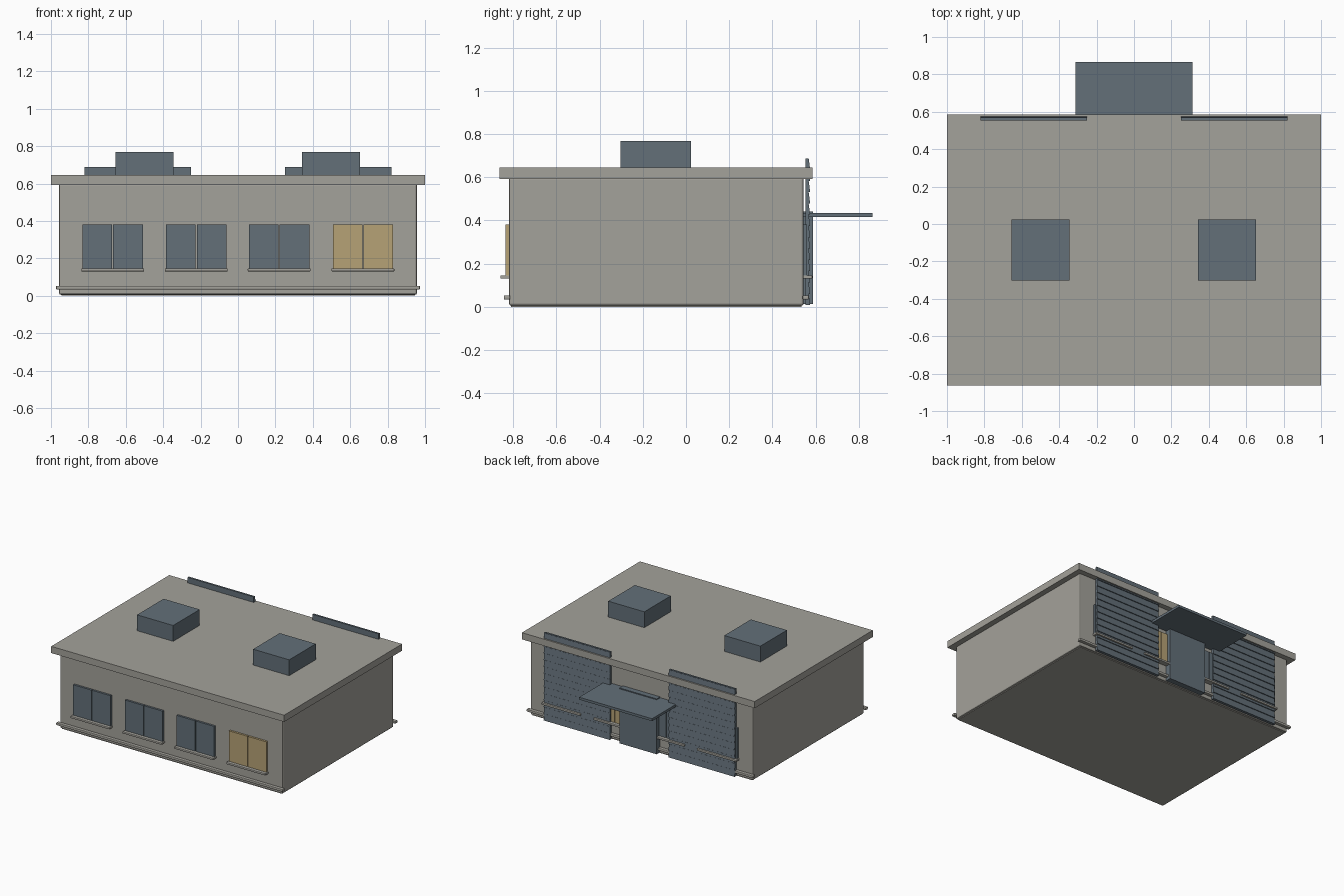
import bpy
import bmesh

cube = bpy.data.objects.get("Cube")
if cube:
    bpy.data.objects.remove(cube, do_unlink=True)


def material(name, rgb):
    m = bpy.data.materials.new(name)
    m.use_nodes = True
    m.diffuse_color = (*rgb, 1)
    m.node_tree.nodes["Principled BSDF"].inputs["Base Color"].default_value = (*rgb, 1)
    return m


STONE = material("warm grey render", (0.37, 0.36, 0.325))
SLATE = material("slate blue", (0.125, 0.16, 0.19))
GOLD = material("lit window gold", (0.47, 0.36, 0.18))


def box(name, x, y, z, mat, bevel=0.0):
    """Box spanning the given (min, max) ranges, with optional bevelled edges."""
    bm = bmesh.new()
    bmesh.ops.create_cube(bm, size=1)
    for v in bm.verts:
        for i, (lo, hi) in enumerate((x, y, z)):
            v.co[i] = lo if v.co[i] < 0 else hi
    mesh = bpy.data.meshes.new(name)
    bm.to_mesh(mesh)
    bm.free()
    mesh.materials.append(mat)
    ob = bpy.data.objects.new(name, mesh)
    bpy.context.collection.objects.link(ob)
    if bevel:
        mod = ob.modifiers.new("bevel", 'BEVEL')
        mod.width = bevel
        mod.segments = 2
    return ob


FRONT, BACK = -0.82, 0.545


def outward(side, near, far):
    """Range of y for something standing off the front or back wall."""
    return (FRONT - far, FRONT - near) if side == "front" else (BACK + near, BACK + far)


# Main volume and roof
box("building_walls", (-0.957, 0.957), (FRONT, BACK), (0.005, 0.6), STONE, 0.01)
box("floor_plinth", (-0.945, 0.945), (FRONT + 0.01, BACK - 0.01), (0, 0.02), STONE)
box("roof_slab", (-1, 1), (-0.863, 0.585), (0.593, 0.645), STONE)

# Roof units
for side, x in (("right", -0.5), ("left", 0.497)):
    box(f"roof_unit_{side}", (x - 0.155, x + 0.155), (-0.303, 0.023), (0.64, 0.768), SLATE)

# Windows, sills and base trim on front and back
for side in ("front", "back"):
    box(f"{side}_base_trim", (-0.973, 0.973), outward(side, -0.005, 0.024), (0.033, 0.053), STONE, 0.005)
    lit = 3 if side == "front" else 2
    for i, x in enumerate((-0.67, -0.223, 0.22, 0.668)):
        box(f"{side}_sill_{i}", (x - 0.168, x + 0.168), outward(side, -0.005, 0.04),
            (0.13, 0.146), STONE, 0.004)
        for d in (-1, 1):
            pane = sorted((x + d * 0.003, x + d * 0.161))
            box(f"{side}_window_pane_{i}", pane, outward(side, -0.005, 0.016),
                (0.145, 0.382), GOLD if i == lit else SLATE)

# Boarded screens that rise through the roof edge
BOARDS = 13
PITCH = 0.68 / BOARDS
for side, s in (("right", -1), ("left", 1)):
    x = sorted((s * 0.252, s * 0.82))
    box(f"screen_panel_{side}", x, (0.553, 0.568), (0.008, 0.688), SLATE)
    for i in range(BOARDS):
        z = 0.008 + i * PITCH
        board = box(f"screen_board_{side}_{i}", x, (0.56, 0.575), (z, z + PITCH - 0.004), SLATE)
        # lean the top edge of each board inwards
        for v in board.data.vertices:
            if v.co.z > z + PITCH / 2 and v.co.y > 0.57:
                v.co.y -= 0.006

# Entrance door and canopy
box("entrance_door", (-0.16, 0.16), (0.54, 0.588), (0.012, 0.442), SLATE)
box("entrance_canopy", (-0.314, 0.312), (0.54, 0.865), (0.416, 0.435), SLATE)
